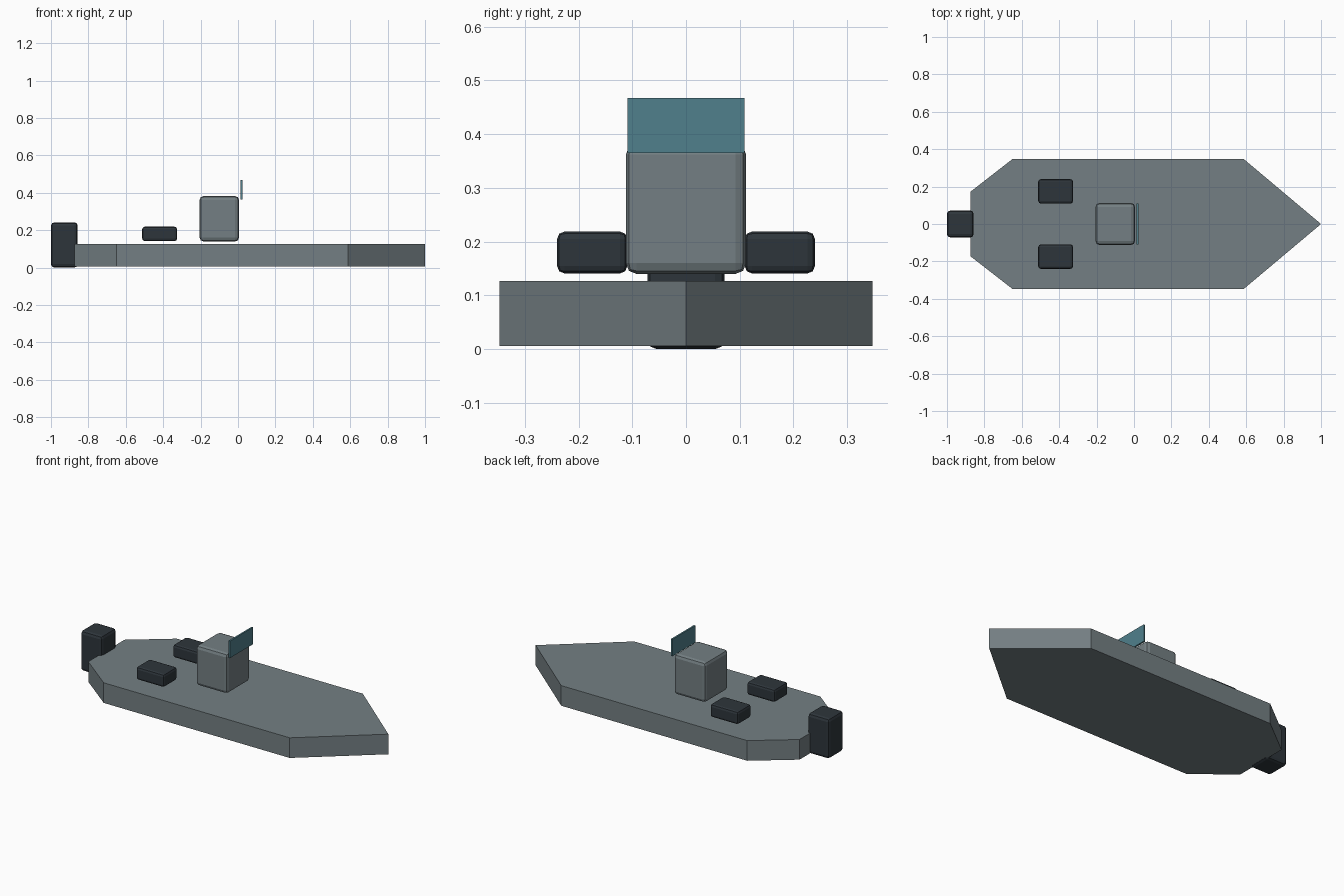
import bpy
import bmesh
from mathutils import Vector

cube = bpy.data.objects.get("Cube")
if cube:
    bpy.data.objects.remove(cube, do_unlink=True)


def make_material(name, rgb):
    mat = bpy.data.materials.new(name)
    mat.use_nodes = True
    colour = (*rgb, 1.0)
    mat.diffuse_color = colour
    mat.node_tree.nodes["Principled BSDF"].inputs["Base Color"].default_value = colour
    return mat


def add_object(name, bm, mat):
    bmesh.ops.recalc_face_normals(bm, faces=bm.faces)
    mesh = bpy.data.meshes.new(name)
    bm.to_mesh(mesh)
    bm.free()
    mesh.materials.append(mat)
    obj = bpy.data.objects.new(name, mesh)
    bpy.context.collection.objects.link(obj)
    return obj


def add_box(name, low, high, mat, bevel=0.0):
    """Box between two corners, with optional rounded edges."""
    low, high = Vector(low), Vector(high)
    bm = bmesh.new()
    bmesh.ops.create_cube(bm, size=1.0)
    bmesh.ops.scale(bm, vec=high - low, verts=bm.verts)
    obj = add_object(name, bm, mat)
    obj.location = (low + high) / 2
    if bevel:
        mod = obj.modifiers.new("rounded_edges", "BEVEL")
        mod.width = bevel
        mod.segments = 2
    return obj


def add_prism(name, outline, bottom, top, mat):
    """Flat outline raised straight up."""
    bm = bmesh.new()
    face = bm.faces.new([bm.verts.new((x, y, bottom)) for x, y in outline])
    raised = bmesh.ops.extrude_face_region(bm, geom=[face])["geom"]
    verts = [v for v in raised if isinstance(v, bmesh.types.BMVert)]
    bmesh.ops.translate(bm, vec=(0, 0, top - bottom), verts=verts)
    return add_object(name, bm, mat)


grey = make_material("hull grey", (0.175, 0.213, 0.228))
dark = make_material("dark charcoal", (0.027, 0.036, 0.044))
teal = make_material("teal glass", (0.08, 0.215, 0.262))

# Hull: half outline from stern to bow, mirrored across the centre line
side = [(-0.875, 0.172), (-0.65, 0.347), (0.587, 0.347)]
outline = side + [(1.0, 0.0)] + [(x, -y) for x, y in reversed(side)]
add_prism("hull", outline, 0.006, 0.127, grey)

# Helm console and its windscreen
add_box("console", (-0.205, -0.112, 0.14), (0.005, 0.112, 0.382), grey, 0.02)
add_box("windscreen", (0.014, -0.109, 0.365), (0.024, 0.109, 0.467), teal)

# Pair of seats
for label, s in (("left", 1), ("right", -1)):
    y_low, y_high = sorted((s * 0.109, s * 0.24))
    add_box(f"{label}_seat", (-0.512, y_low, 0.141), (-0.326, y_high, 0.219), dark, 0.014)

# Outboard motor at the stern
add_box("outboard_motor", (-1.0, -0.072, 0.0), (-0.857, 0.072, 0.242), dark, 0.018)
